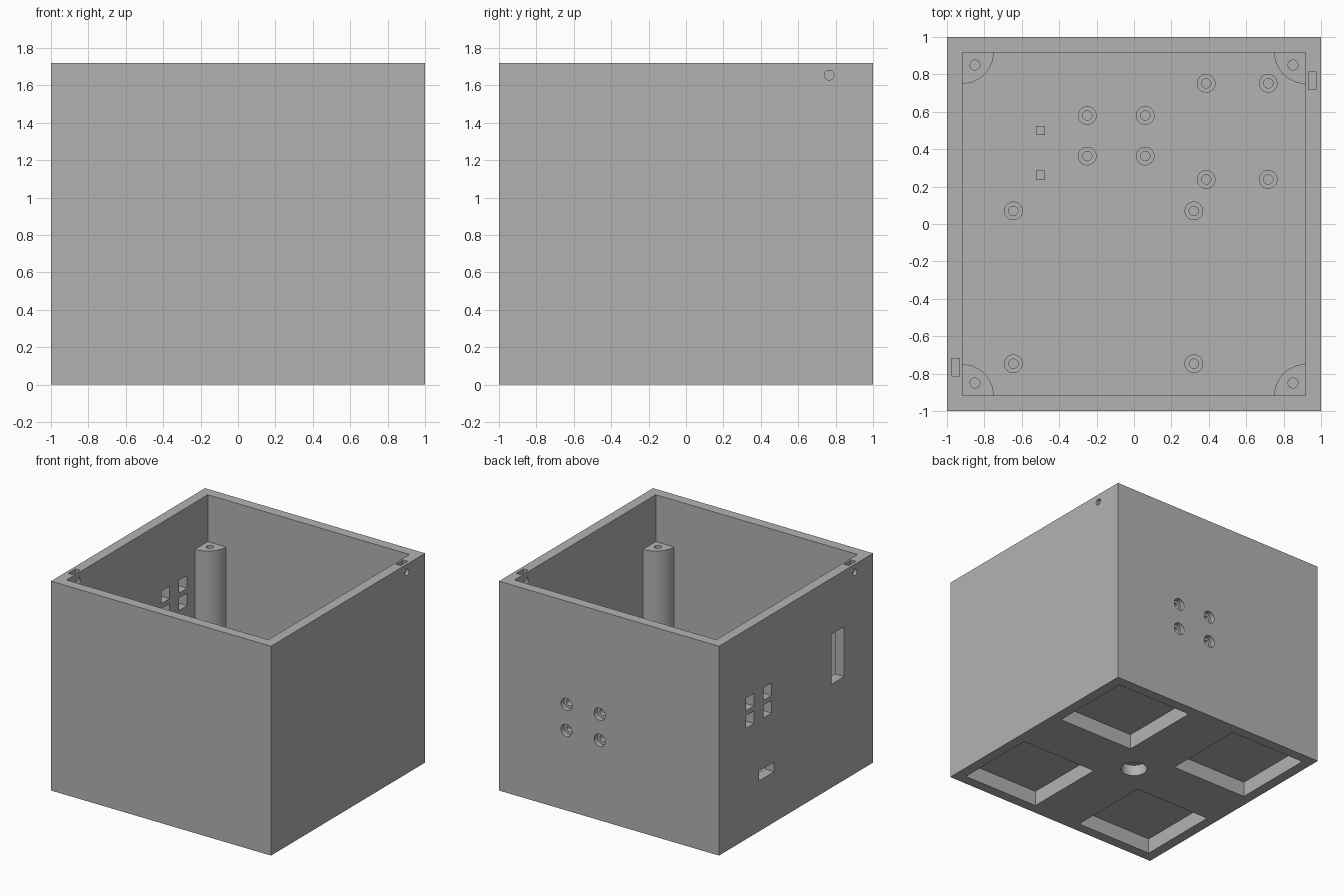
import bpy, bmesh, math
from mathutils import Matrix, Vector

if "Cube" in bpy.data.objects:
    bpy.data.objects.remove(bpy.data.objects["Cube"])

H, WALL, FLOOR = 1.72, 0.083, 0.167
INNER = 1 - WALL
POST_TOP = 1.335

gray = bpy.data.materials.new("plain_gray")
gray.diffuse_color = (0.45, 0.45, 0.45, 1)
gray.use_nodes = True
gray.node_tree.nodes["Principled BSDF"].inputs["Base Color"].default_value = gray.diffuse_color


def finish(name, bm):
    bmesh.ops.recalc_face_normals(bm, faces=bm.faces)
    me = bpy.data.meshes.new(name)
    bm.to_mesh(me)
    bm.free()
    ob = bpy.data.objects.new(name, me)
    bpy.context.collection.objects.link(ob)
    me.materials.append(gray)
    return ob


def box(name, lo, hi):
    bm = bmesh.new()
    lo, hi = Vector(lo), Vector(hi)
    bmesh.ops.create_cube(bm, size=1)
    bmesh.ops.scale(bm, vec=hi - lo, verts=bm.verts)
    bmesh.ops.translate(bm, vec=(lo + hi) / 2, verts=bm.verts)
    return finish(name, bm)


def lathe(name, profile, matrix, n=32):
    """Revolve (radius, height) points that start and end on the axis."""
    bm = bmesh.new()
    vs = [bm.verts.new((r, 0, z)) for r, z in profile]
    es = [bm.edges.new(p) for p in zip(vs, vs[1:])]
    bmesh.ops.spin(bm, geom=vs + es, cent=(0, 0, 0), axis=(0, 0, 1),
                   angle=math.tau, steps=n, use_merge=True)
    bmesh.ops.remove_doubles(bm, verts=bm.verts, dist=1e-5)
    bmesh.ops.transform(bm, matrix=matrix, verts=bm.verts)
    return finish(name, bm)


def drill(r, length, matrix):
    return lathe("cutter", [(0, 0), (r, 0), (r, length), (0, length)], matrix)


def cut(ob, cutter):
    m = ob.modifiers.new("cut", 'BOOLEAN')
    m.operation, m.solver, m.object = 'DIFFERENCE', 'EXACT', cutter
    bpy.context.view_layer.objects.active = ob
    bpy.ops.object.modifier_apply(modifier=m.name)
    bpy.data.objects.remove(cutter)


def smooth(ob):
    bpy.ops.object.select_all(action='DESELECT')
    ob.select_set(True)
    bpy.context.view_layer.objects.active = ob
    bpy.ops.object.shade_smooth_by_angle(angle=math.radians(30))


T = Matrix.Translation

# Open-topped case
case = box("case", (-1, -1, 0), (1, 1, H))
cut(case, box("cutter", (-INNER, -INNER, FLOOR), (INNER, INNER, H + 0.2)))

# Square pockets and blind centre hole in the underside
for sx in (-1, 1):
    for sy in (-1, 1):
        xs, ys = sorted((sx * 0.22, sx * 0.915)), sorted((sy * 0.22, sy * 0.915))
        cut(case, box("cutter", (xs[0], ys[0], -0.1), (xs[1], ys[1], 0.125)))
cut(case, drill(0.1, 0.19, T((0, 0, -0.1))))

# Left wall: tall slot, socket opening, four square windows
openings = [(-0.625, -0.458, 0.85, 1.26), (0.283, 0.478, 0.415, 0.495)]
openings += [(y - 0.052, y + 0.052, z - 0.052, z + 0.052)
             for y in (0.37, 0.597) for z in (0.963, 1.107)]
for y0, y1, z0, z1 in openings:
    cut(case, box("cutter", (-1.1, y0, z0), (-0.85, y1, z1)))

# Back wall: four stepped holes
for x in (0.085, 0.386):
    for z in (0.657, 0.872):
        m = T((x, 1.05, z)) @ Matrix.Rotation(math.radians(90), 4, 'X')
        cut(case, lathe("cutter", [(0, 0), (0.05, 0), (0.05, 0.09), (0.027, 0.09),
                                   (0.027, 0.2), (0, 0.2)], m))

# Side screw holes with nut slots in the rim
for s in (-1, 1):
    m = T((s * 0.85, s * 0.765, 1.655)) @ Matrix.Rotation(s * math.pi / 2, 4, 'Y')
    cut(case, drill(0.026, 0.25, m))
    xs = sorted((s * 0.932, s * 0.975))
    cut(case, box("cutter", (xs[0], s * 0.765 - 0.047, 1.6),
                  (xs[1], s * 0.765 + 0.047, H + 0.1)))
smooth(case)

# Quarter-round corner posts with screw holes
for sx in (-1, 1):
    for sy in (-1, 1):
        bm = bmesh.new()
        pts = [(0, 0)] + [(0.167 * math.cos(a), 0.167 * math.sin(a))
                          for a in (i * math.pi / 24 for i in range(13))]
        f = bm.faces.new([bm.verts.new((sx * (INNER - x), sy * (INNER - y), FLOOR))
                          for x, y in pts])
        top = bmesh.ops.extrude_face_region(bm, geom=[f])["geom"]
        bmesh.ops.translate(bm, vec=(0, 0, POST_TOP - FLOOR),
                            verts=[v for v in top if isinstance(v, bmesh.types.BMVert)])
        post = finish("corner_post", bm)
        cut(post, drill(0.027, 0.4, T((sx * 0.85, sy * 0.85, POST_TOP - 0.25))))
        smooth(post)

# Round board standoffs on the floor
groups = [((-0.25, 0.06), (0.363, 0.58)), ((0.386, 0.718), (0.238, 0.752)),
          ((-0.645, 0.32), (-0.747, 0.07))]
for gx, gy in groups:
    for x in gx:
        for y in gy:
            smooth(lathe("standoff", [(0, 0), (0.05, 0), (0.05, 0.1), (0.025, 0.1),
                                      (0.025, 0.01), (0, 0.01)], T((x, y, FLOOR))))

# Square pegs that hold the socket board
for y in (0.26, 0.5):
    box("peg", (-0.525, y - 0.025, FLOOR), (-0.475, y + 0.025, FLOOR + 0.12))
